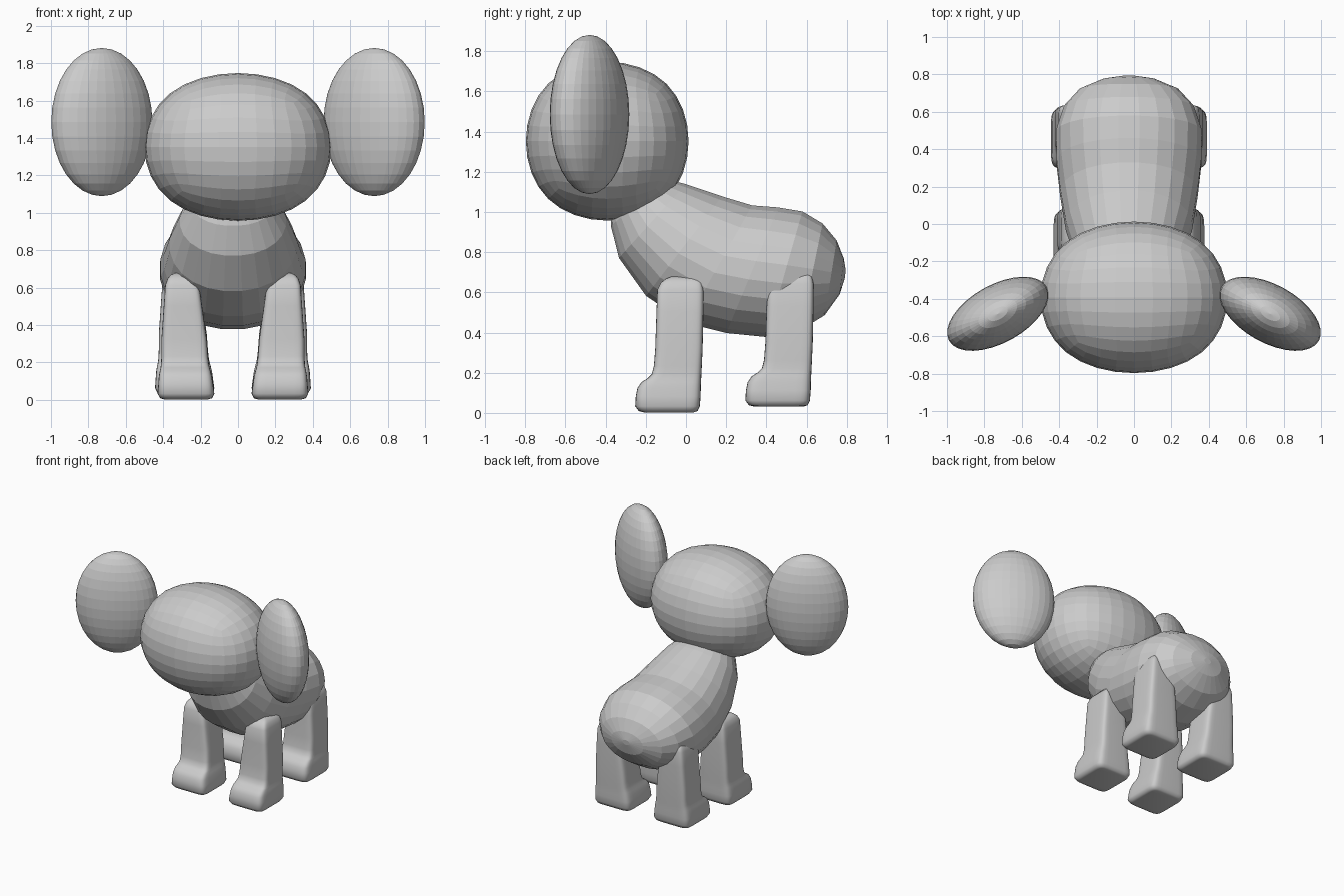
import bpy, bmesh, math
from mathutils import Vector, Matrix

if "Cube" in bpy.data.objects:
    bpy.data.objects.remove(bpy.data.objects["Cube"])

grey = bpy.data.materials.new("light grey")
grey.diffuse_color = (0.6, 0.6, 0.6, 1)
grey.use_nodes = True
grey.node_tree.nodes["Principled BSDF"].inputs["Base Color"].default_value = grey.diffuse_color


def add_object(name, bm, smooth=False):
    bmesh.ops.recalc_face_normals(bm, faces=bm.faces)
    me = bpy.data.meshes.new(name)
    for f in bm.faces:
        f.smooth = smooth
    bm.to_mesh(me)
    bm.free()
    me.materials.append(grey)
    ob = bpy.data.objects.new(name, me)
    bpy.context.collection.objects.link(ob)
    return ob


def loft(name, rings, count, smooth=False):
    """Skin superellipse rings given as (centre, half axis u, half axis v, exponent)."""
    bm = bmesh.new()
    loops = []
    for c, u, v, n in rings:
        loop = []
        for i in range(count):
            a = 2 * math.pi * (i + 0.5) / count
            ca, sa = math.cos(a), math.sin(a)
            p = c + u * math.copysign(abs(ca) ** (2 / n), ca) \
                  + v * math.copysign(abs(sa) ** (2 / n), sa)
            loop.append(bm.verts.new(p))
        loops.append(loop)
    for a, b in zip(loops, loops[1:]):
        for i in range(count):
            j = (i + 1) % count
            bm.faces.new((a[i], a[j], b[j], b[i]))
    bm.faces.new(loops[0])
    bm.faces.new(loops[-1])
    return add_object(name, bm, smooth)


# Head: subdivided cube stretched to size
bm = bmesh.new()
bmesh.ops.create_cube(bm, size=1)
head = add_object("head", bm)
head.modifiers.new("round", 'SUBSURF').levels = 3
bpy.context.view_layer.objects.active = head
head.select_set(True)
bpy.ops.object.modifier_apply(modifier="round")
half = max(v.co.x for v in head.data.vertices)
for v in head.data.vertices:
    v.co = Vector((v.co.x * 0.5, v.co.y * 0.405, v.co.z * 0.395)) / half + Vector((0, -0.392, 1.352))

# Ears: flattened spheres swept forward
for side, label in ((1, "right"), (-1, "left")):
    bm = bmesh.new()
    bmesh.ops.create_uvsphere(bm, u_segments=32, v_segments=16, radius=1)
    bm.transform(Matrix.Translation((0.728 * side, -0.48, 1.485))
                 @ Matrix.Rotation(math.radians(-29 * side), 4, 'Z')
                 @ Matrix.Diagonal((0.298, 0.155, 0.396, 1)))
    add_object("ear_" + label, bm)

# Body: tilted rings (bottom y, bottom z, top y, top z, half width)
MID = -0.027
body = [(-0.37, 1.0, -0.16, 1.18, 0.17), (-0.375, 0.93, -0.1, 1.165, 0.22),
        (-0.335, 0.77, 0.0, 1.14, 0.285), (-0.2, 0.58, 0.18, 1.08, 0.34),
        (0.0, 0.445, 0.33, 1.035, 0.37), (0.2, 0.395, 0.46, 1.025, 0.39),
        (0.4, 0.375, 0.58, 1.005, 0.393), (0.57, 0.41, 0.68, 0.945, 0.35),
        (0.69, 0.485, 0.75, 0.86, 0.265), (0.765, 0.59, 0.785, 0.77, 0.14),
        (0.79, 0.67, 0.795, 0.71, 0.03)]
loft("body", [(Vector((MID, (b + d) / 2, (c + e) / 2)), Vector((w, 0, 0)),
               Vector((0, (d - b) / 2, (e - c) / 2)), 2.1) for b, c, d, e, w in body], 24)

# Legs: rounded rectangles stacked upward (z, front y, back y, inset)
leg = [(0.0, -0.21, 0.04, 0.035), (0.006, -0.235, 0.058, 0.015), (0.03, -0.253, 0.069, 0),
       (0.08, -0.25, 0.073, 0), (0.12, -0.242, 0.074, 0), (0.15, -0.222, 0.075, 0.003),
       (0.17, -0.19, 0.076, 0.006), (0.19, -0.17, 0.077, 0.007), (0.23, -0.16, 0.079, 0.006),
       (0.32, -0.153, 0.083, 0), (0.5, -0.147, 0.087, 0), (0.61, -0.143, 0.087, 0),
       (0.645, -0.125, 0.08, 0.01), (0.665, -0.1, 0.065, 0.025), (0.676, -0.07, 0.04, 0.05)]
for side, label in ((1, "right"), (-1, "left")):
    for name, dy, dz, out in (("front_leg_", 0, 0.003, 0.405), ("rear_leg_", 0.548, 0.032, 0.419)):
        rings = []
        for z, y0, y1, inset in leg:
            x0 = 0.095 + 0.14 * z + inset      # inner side leans outward
            x1 = out - 0.07 * z - inset        # outer side leans inward
            rings.append((Vector((MID + side * (x0 + x1) / 2, (y0 + y1) / 2 + dy, z + dz)),
                          Vector(((x1 - x0) / 2, 0, 0)), Vector((0, (y1 - y0) / 2, 0)), 7))
        loft(name + label, rings, 32, True)
